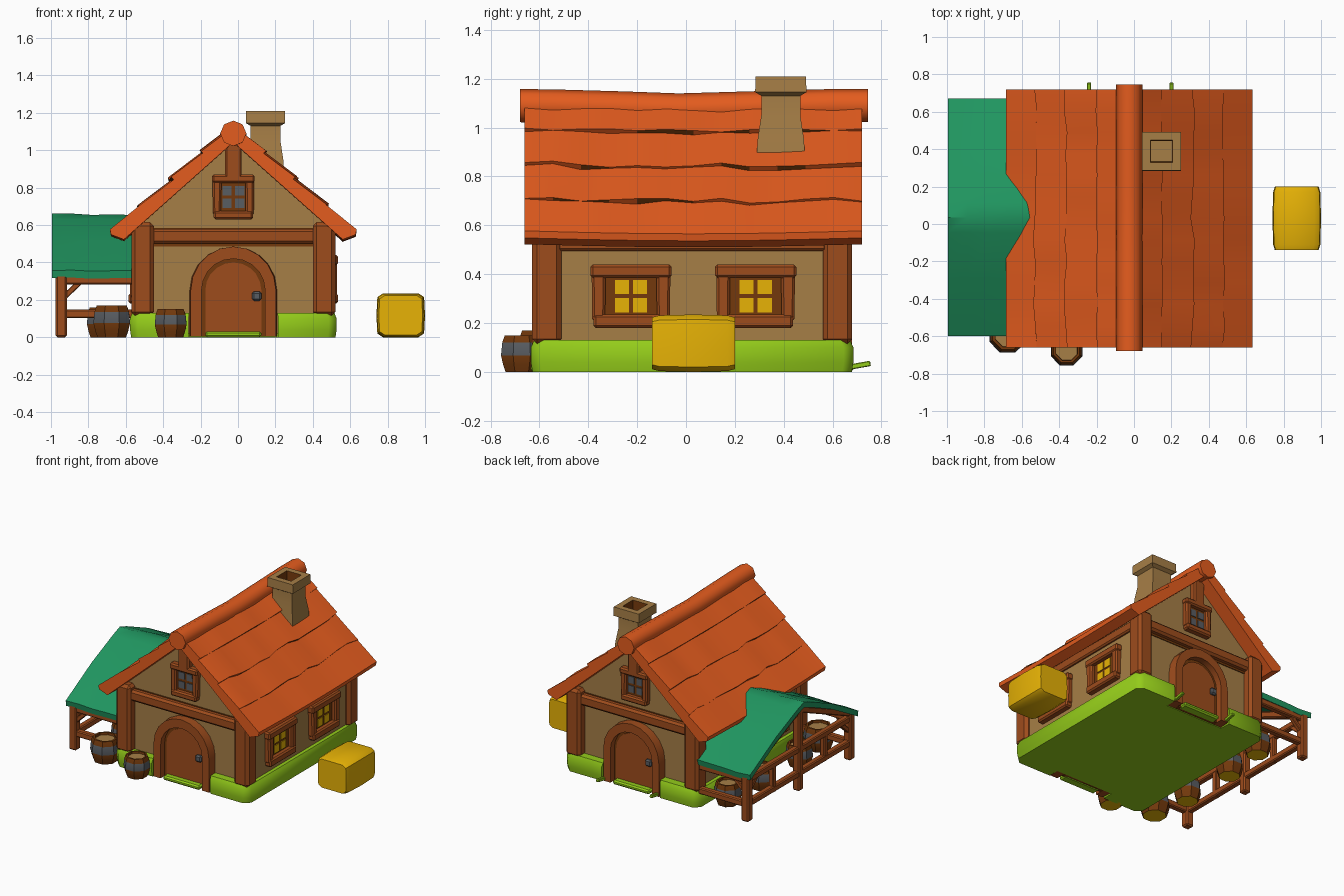
import bpy, bmesh, math, random
from mathutils import Vector, Matrix

if "Cube" in bpy.data.objects:
    bpy.data.objects.remove(bpy.data.objects["Cube"])

random.seed(4)
XC, YC = -0.025, 0.025          # house centre


def material(name, hexcol):
    lin = []
    for i in (0, 2, 4):
        c = int(hexcol[i:i + 2], 16) / 255
        lin.append(c / 12.92 if c <= 0.04045 else ((c + 0.055) / 1.055) ** 2.4)
    m = bpy.data.materials.new(name)
    m.diffuse_color = (*lin, 1)
    m.use_nodes = True
    m.node_tree.nodes["Principled BSDF"].inputs["Base Color"].default_value = m.diffuse_color
    return m


ROOF = material("roof orange", "E45C1E")
WOOD = material("wood brown", "9E4C1C")
DARK = material("dark wood", "73390C")
TAN = material("plaster tan", "A67E46")
GRASS = material("grass green", "94CC1A")
TEAL = material("canopy teal", "209660")
YELLOW = material("straw yellow", "EEB806")
SLATE = material("slate grey", "595D62")


def finish(name, bm, mats, rule=None, angle=35):
    bmesh.ops.recalc_face_normals(bm, faces=bm.faces)
    bm.normal_update()
    for f in bm.faces:
        f.smooth = True
        if rule:
            f.material_index = rule(f)
    me = bpy.data.meshes.new(name)
    bm.to_mesh(me)
    bm.free()
    for m in mats:
        me.materials.append(m)
    me.set_sharp_from_angle(angle=math.radians(angle))
    ob = bpy.data.objects.new(name, me)
    bpy.context.collection.objects.link(ob)
    return ob


def loft(name, rings, mats, rule=None, angle=35):
    """Skin closed rings of points and cap both ends."""
    bm = bmesh.new()
    vs = [[bm.verts.new(p) for p in r] for r in rings]
    n = len(rings[0])
    for a, b in zip(vs, vs[1:]):
        for i in range(n):
            j = (i + 1) % n
            bm.faces.new((a[i], a[j], b[j], b[i]))
    bm.faces.new(vs[0])
    bm.faces.new(vs[-1])
    return finish(name, bm, mats, rule, angle)


def box(name, c, size, mat, rot=None, bevel=0.012, flare=0):
    bm = bmesh.new()
    bmesh.ops.create_cube(bm, size=1)
    for v in bm.verts:
        k = 1 + flare * v.co.z
        v.co = Vector((v.co.x * size[0], v.co.y * size[1] * k, v.co.z * size[2]))
    if bevel:
        bmesh.ops.bevel(bm, geom=bm.edges[:], offset=bevel, segments=1, affect='EDGES')
    m = Matrix.Translation(c) @ (rot.to_4x4() if rot else Matrix())
    bmesh.ops.transform(bm, matrix=m, verts=bm.verts)
    return finish(name, bm, [mat])


def beam(name, p, q, w, mat=WOOD):
    p, q = Vector(p), Vector(q)
    d = q - p
    return box(name, (p + q) / 2, (w, w, d.length), mat, d.to_track_quat('Z', 'Y').to_matrix(), w * 0.15)


def at(a, d, u, z):
    """Point on the house side facing angle a: d outward, u sideways."""
    return Vector((XC + d * math.cos(a) - u * math.sin(a), YC + d * math.sin(a) + u * math.cos(a), z))


def side_box(name, a, d, u, z, size, mat, bevel=0.01, flare=0):
    return box(name, at(a, d, u, z), size, mat, Matrix.Rotation(a, 3, 'Z'), bevel, flare)


def window(name, a, d, u, z, w, h, bar, panes, gap, glass):
    side_box(name + "_recess", a, d + 0.002, u, z, (0.015, w - bar, h - bar), DARK, 0)
    for s in (-1, 1):
        side_box(name + "_rail", a, d + 0.015, u, z + s * (h - bar) / 2, (0.06, w * (1 + 0.04 * s), bar), WOOD)
        side_box(name + "_jamb", a, d + 0.013, u + s * (w - bar) / 2, z, (0.05, bar, h - bar), WOOD, 0.01, 0.1)
        for t in (-1, 1):
            side_box(name + "_pane", a, d + 0.011, u + s * (panes + gap) / 2, z + t * (panes + gap) / 2,
                     (0.008, panes, panes), glass, 0)


# plaster walls with gables
gable = [(-0.515, 0.02), (0.515, 0.02), (0.515, 0.61), (0, 1.07), (-0.515, 0.61)]
loft("walls", [[(XC + x, YC + y, z) for x, z in gable] for y in (-0.59, 0.59)], [TAN])

# grass skirt with notches for the doors
quarter = [(0.552, 0.62), (0.51, 0.66), (0.24, 0.66), (0.24, 0.58)]
half = quarter + [(-x, y) for x, y in reversed(quarter)]
outline = half + [(-x, -y) for x, y in half]
loft("grass_base", [[(XC + x * k, YC + y * k, z) for x, y in outline]
                    for z, k in ((0, 0.99), (0.04, 1), (0.10, 1), (0.13, 0.98))], [GRASS], None, 60)
for x in (-0.24, 0.2):
    beam("grass_tuft", (x, 0.67, 0.02), (x, 0.755, 0.035), 0.022, GRASS)

# corner posts
for sx in (-1, 1):
    for sy in (-1, 1):
        box("corner_post", (XC + sx * 0.485, YC + sy * 0.595, 0.365), (0.12, 0.12, 0.50), WOOD, None, 0.02)

# gable ends: beam, arched door, attic window
for a in (-math.pi / 2, math.pi / 2):
    side_box("gable_beam", a, 0.60, 0, 0.54, (0.07, 0.9, 0.08), WOOD, 0.015)
    side_box("beam_shadow_board", a, 0.592, 0, 0.535, (0.008, 0.88, 0.10), DARK, 0)
    side_box("king_post", a, 0.60, 0, 0.95, (0.07, 0.09, 0.2), WOOD)
    window("attic_window", a, 0.59, 0, 0.75, 0.22, 0.24, 0.045, 0.05, 0.018, SLATE)

    def arch(r, top=0.25, n=10):
        arc = [(r * math.cos(i * math.pi / n), top + r * math.sin(i * math.pi / n)) for i in range(n + 1)]
        return [(r, 0.005)] + arc + [(-r, 0.005)]

    outer, inner = arch(0.235), arch(0.17)
    loft("door_frame", [[at(a, 0.57, *o), at(a, 0.655, o[0] * 0.97, o[1]), at(a, 0.655, *i), at(a, 0.57, *i)]
                        for o, i in zip(outer, inner)], [WOOD])
    loft("door_reveal", [[at(a, d, *p) for p in arch(0.175)] for d in (0.57, 0.608)], [DARK])
    loft("door", [[at(a, d, *p) for p in arch(0.150)] for d in (0.58, 0.615)], [WOOD])
    side_box("door_handle", a, 0.625, 0.125, 0.22, (0.03, 0.05, 0.05), SLATE)
    side_box("door_step", a, 0.625, 0, 0.016, (0.07, 0.3, 0.032), GRASS)

# long sides: eave beam and two windows
for a in (0, math.pi):
    side_box("eave_beam", a, 0.50, 0, 0.53, (0.07, 1.1, 0.07), WOOD)
    for u in (-0.25, 0.26):
        window("side_window", a, 0.515, u, 0.31, 0.32, 0.26, 0.055, 0.058, 0.016, YELLOW)

# main roof: overlapping shingle rows on each slope
LEN, ROWS = 0.875, 4
down = Vector((0.76, 0, -0.66)).normalized()
up = Vector((0.66, 0, 0.76)).normalized()
for sgn in (-1, 1):
    rings = []
    for k in range(13):
        y = -0.66 + 1.38 * k / 12
        pts = []
        for i in range(ROWS):
            j = random.uniform(-0.01, 0.01) if 0 < i else 0
            e = random.uniform(-0.009, 0.009)
            low = pts[-1][0] if pts else 0
            pts += [(low, e), (LEN * (i + 1) / ROWS + j * (i < ROWS - 1), 0.015 + e)]
        pts[-1] = (LEN - 0.015, 0.015)
        pts += [(LEN, -0.01), (LEN - 0.035, -0.075), (0, -0.065)]
        ring = []
        for s, h in pts:
            p = down * s + up * h
            ring.append((XC + sgn * p.x, y, 1.13 + p.z - 0.012 * math.sin(math.pi * k / 12)))
        rings.append(ring)

    def gaps(f):
        d = Vector((sgn * down.x, 0, down.z))
        is_step = f.normal.dot(d) > 0.8 and f.calc_center_median().z > 0.62
        return 1 if is_step and random.random() < 0.4 else 0

    loft("roof_slope", rings, [ROOF, DARK], gaps, 50)

# ridge cap, sagging in the middle
loft("ridge_cap", [[(XC + 0.07 * math.cos(t * math.pi / 4), y, z + 0.068 * math.sin(t * math.pi / 4))
                    for t in range(8)]
                   for y, z in ((-0.68, 1.09), (-0.53, 1.088), (-0.25, 1.08), (-0.03, 1.072),
                                (0.25, 1.08), (0.6, 1.09), (0.745, 1.09))], [ROOF], None, 50)

# chimney with hollow cap
prof = [(0.85, 0.1), (0.95, 0.095), (1.05, 0.08), (1.13, 0.08), (1.145, 0.105), (1.21, 0.103), (1.21, 0.06),
        (1.12, 0.055)]
loft("chimney", [[(0.147 + sx * h, 0.388 + sy * h, z) for sx, sy in ((-1, -1), (1, -1), (1, 1), (-1, 1))]
                 for z, h in prof], [TAN, DARK],
     lambda f: int(max(abs(v.co.x - 0.147) for v in f.verts) < 0.062 and abs(f.normal.z) < 0.5))

# side canopy with its ridge running into the main roof
top = [(-0.635, 0.36), (-0.33, 0.52), (-0.08, 0.635), (0, 0.66), (0.08, 0.64), (0.33, 0.525), (0.635, 0.36)]
rings = []
for x in (-0.995, -0.89, -0.78, -0.66, -0.53):
    t = [(x, 0.035 + y, z + random.uniform(-0.008, 0.004)) for y, z in top]
    rings.append(t + [(x, y * 0.99, z - 0.04) for _, y, z in reversed(t)])
loft("canopy", rings, [TEAL])

# canopy frame and fence
FX = -0.945
for y in (-0.565, 0.635):
    s = 1 if y < 0 else -1
    beam("canopy_post", (FX, y, 0), (FX, y, 0.36), 0.06)
    beam("canopy_tie", (FX - 0.02, y, 0.305), (-0.55, y, 0.305), 0.045)
    beam("end_rail", (FX, y, 0.125), (-0.56, y, 0.125), 0.045)
    beam("end_brace", (FX, y, 0.2), (FX + 0.11, y, 0.305), 0.03)
    beam("side_brace", (FX, y, 0.2), (FX, y + s * 0.12, 0.305), 0.03)
    beam("rafter", (FX, y, 0.34), (FX, 0.035, 0.60), 0.045)
    beam("fence_stake", (FX, y + s * 0.3, 0.1), (FX, y + s * 0.3, 0.32), 0.04)
beam("centre_post", (FX, 0.035, 0), (FX, 0.035, 0.61), 0.055)
for z in (0.125, 0.305):
    beam("fence_rail", (FX, -0.565, z), (FX, 0.635, z), 0.045)

# barrels with an iron band
BAND = [(0, 0.78), (0.2, 0.9), (0.45, 1), (0.8, 0.94), (1, 0.82), (1, 0.68), (0.9, 0.66)]
for x, y, r, h in ((-0.675, -0.59, 0.106, 0.17), (-0.36, -0.672, 0.092, 0.15), (-0.72, -0.3, 0.095, 0.16),
                   (-0.72, 0.14, 0.095, 0.16), (-0.68, 0.48, 0.095, 0.16)):
    def paint(f):
        c = f.calc_center_median()
        if abs(f.normal.z) > 0.9 and len(f.verts) > 4:
            return 2 if c.z > h / 2 else 3
        return 1 if 0.45 < c.z / h < 0.8 else 0

    loft("barrel", [[(x + r * k * math.cos(t * math.pi / 4 + 0.39), y + r * k * math.sin(t * math.pi / 4 + 0.39), z * h)
                     for t in range(8)] for z, k in BAND], [DARK, SLATE, TAN, YELLOW], paint)

# straw bale
bale = [(0.0, 0.02), (0.03, 0.0), (0.22, 0.0), (0.25, 0.02), (0.255, 0.115),
        (0.25, 0.215), (0.22, 0.235), (0.03, 0.235), (0.0, 0.215), (-0.005, 0.115)]
loft("straw_bale", [[(0.87 + (x - 0.125) * k, y, 0.117 + (z - 0.117) * k) for x, z in bale]
                    for y, k in ((-0.14, 0.9), (-0.11, 0.97), (0.03, 1), (0.17, 0.97), (0.2, 0.9))],
     [YELLOW], None, 45)
